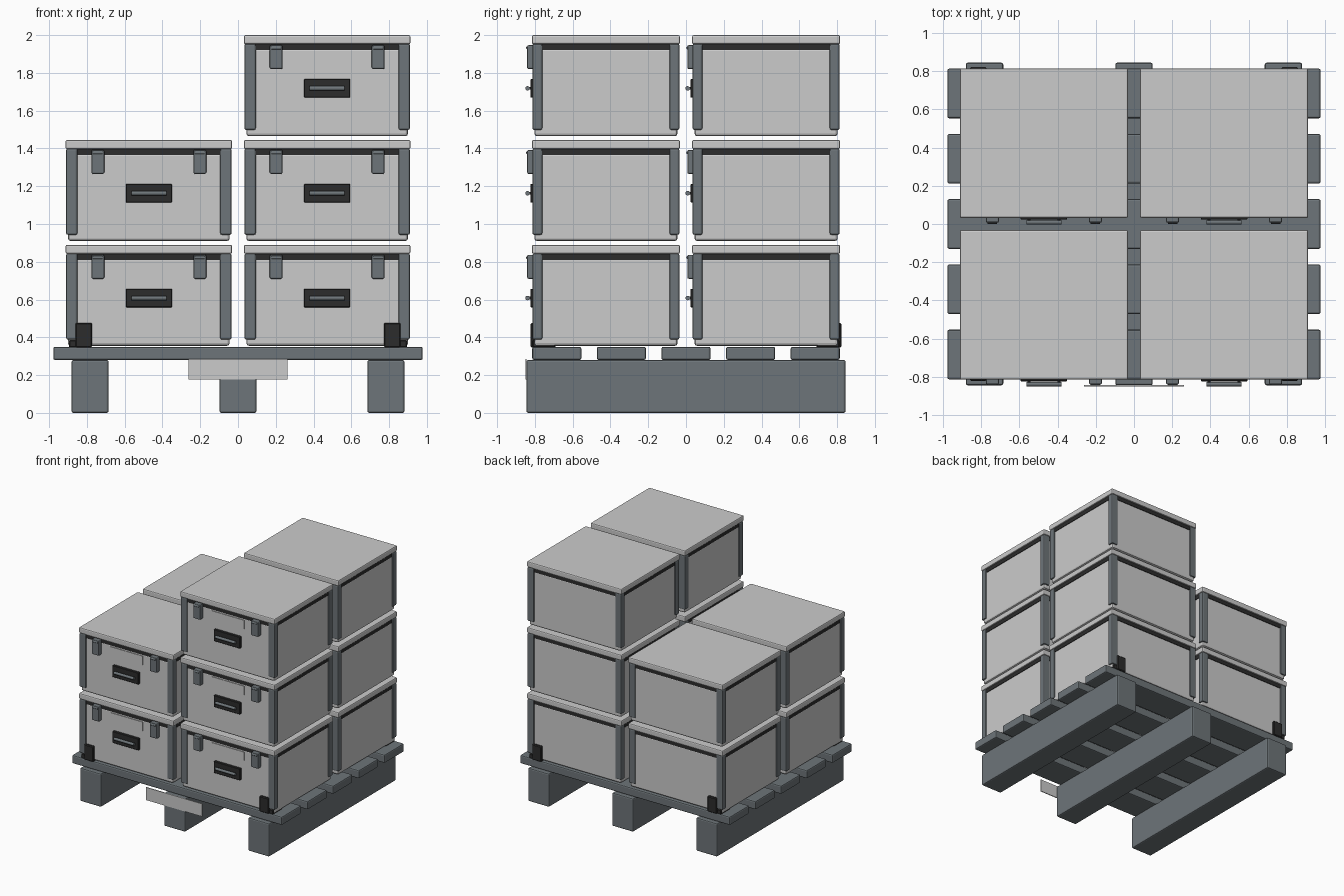
import bpy, bmesh, math
from mathutils import Matrix, Vector

if "Cube" in bpy.data.objects:
    bpy.data.objects.remove(bpy.data.objects["Cube"])


def material(name, rgb):
    m = bpy.data.materials.new(name)
    m.diffuse_color = (*rgb, 1)
    m.use_nodes = True
    m.node_tree.nodes["Principled BSDF"].inputs["Base Color"].default_value = m.diffuse_color
    return m


LIGHT = material("light_grey_plastic", (0.60, 0.60, 0.60))
STEEL = material("slate_grey", (0.155, 0.178, 0.192))
BLACK = material("charcoal", (0.025, 0.025, 0.025))


def finish(name, bm, mat):
    mesh = bpy.data.meshes.new(name)
    bm.to_mesh(mesh)
    bm.free()
    mesh.materials.append(mat)
    ob = bpy.data.objects.new(name, mesh)
    bpy.context.collection.objects.link(ob)
    return ob


def box(name, mat, x, y, z, bevel=0.0, segments=2):
    """Box from (min, max) ranges, with optional rounded edges."""
    bm = bmesh.new()
    centre = Vector((sum(x) / 2, sum(y) / 2, sum(z) / 2))
    size = (abs(x[1] - x[0]), abs(y[1] - y[0]), abs(z[1] - z[0]))
    bmesh.ops.create_cube(bm, size=1, matrix=Matrix.Translation(centre) @ Matrix.Diagonal((*size, 1)))
    if bevel:
        bmesh.ops.bevel(bm, geom=bm.edges[:], offset=bevel, segments=segments,
                        profile=0.5, affect='EDGES')
    return finish(name, bm, mat)


def rod(name, mat, x, y, z, radius, length):
    """Cylinder lying along x."""
    bm = bmesh.new()
    bmesh.ops.create_cone(bm, cap_ends=True, segments=12, radius1=radius, radius2=radius, depth=length,
                          matrix=Matrix.Translation((x, y, z)) @ Matrix.Rotation(math.pi / 2, 4, 'Y'))
    for f in bm.faces:
        f.smooth = len(f.verts) == 4
    for e in bm.edges:
        e.smooth = all(len(f.verts) == 4 for f in e.link_faces)
    return finish(name, bm, mat)


def around(c, half):
    return (c - half, c + half)


# ---- Pallet: three runners, five deck slats, hanging tag plate ----
for x in (-0.783, 0, 0.783):
    box("pallet_runner", STEEL, around(x, 0.098), (-0.845, 0.845), (0, 0.28), 0.01)
for i in range(-2, 3):
    box("pallet_slat", STEEL, (-0.978, 0.978), around(i * 0.342, 0.13), (0.28, 0.35), 0.01)
box("pallet_tag", LIGHT, (-0.262, 0.262), (-0.851, -0.844), (0.177, 0.284))

# ---- Corner brackets that locate the bottom layer ----
for sx in (-1, 1):
    for sy in (-1, 1):
        box("bracket_base", BLACK, (sx * 0.775, sx * 0.895), (sy * 0.69, sy * 0.812), (0.346, 0.385), 0.005, 1)
        box("bracket_upright", BLACK, (sx * 0.773, sx * 0.86), (sy * 0.785, sy * 0.822), (0.346, 0.477), 0.006, 1)

# ---- Lidded crate ----
HX, HY = 0.441, 0.392


def crate(cx, cy, z):
    fy = cy - 0.379  # front wall
    box("crate_body", LIGHT, around(cx, 0.428), around(cy, 0.379), (z, z + 0.465), 0.014)
    box("lid_seal", BLACK, around(cx, 0.431), around(cy, 0.382), (z + 0.455, z + 0.489))
    box("crate_lid", LIGHT, around(cx, HX), around(cy, HY), (z + 0.487, z + 0.535), 0.009)
    for sx in (-1, 1):
        for sy in (-1, 1):
            box("corner_post", STEEL, (cx + sx * 0.378, cx + sx * 0.438),
                (cy + sy * 0.337, cy + sy * 0.389), (z + 0.033, z + 0.489), 0.009)
        # front latch with its hinge pin
        lx = cx + sx * 0.27
        box("latch", STEEL, around(lx, 0.034), (fy - 0.038, fy + 0.005), (z + 0.355, z + 0.482), 0.008)
        rod("latch_pin", STEEL, lx, fy - 0.036, z + 0.467, 0.008, 0.05)
        # handle mount
        hx = cx + sx * 0.078
        box("handle_mount", BLACK, around(hx, 0.008), (fy - 0.036, fy - 0.015), (z + 0.246, z + 0.26))
    box("label_plate", LIGHT, around(cx, 0.149), (fy - 0.005, fy + 0.003), (z + 0.371, z + 0.445))
    box("handle_plate", BLACK, around(cx, 0.122), (fy - 0.021, fy + 0.005), (z + 0.204, z + 0.302), 0.003, 1)
    rod("handle_bar", STEEL, cx, fy - 0.036, z + 0.253, 0.012, 0.185)


# ---- Stacks: two layers on the left, three on the right ----
for cx, layers in ((-0.472, 2), (0.472, 3)):
    for cy in (-0.424, 0.424):
        for n in range(layers):
            crate(cx, cy, 0.355 + n * 0.555)
